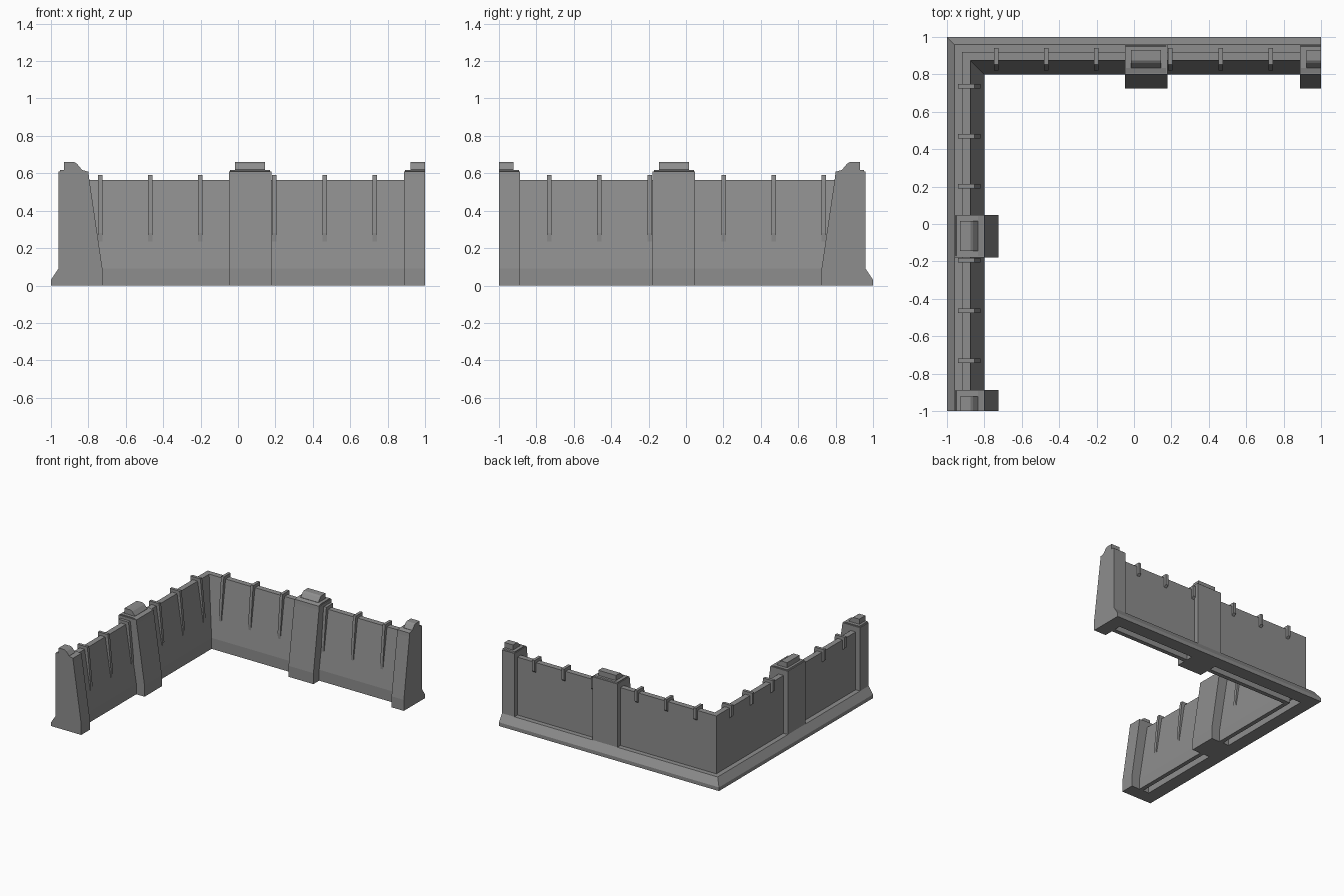
import bpy, bmesh

if "Cube" in bpy.data.objects:
    bpy.data.objects.remove(bpy.data.objects["Cube"], do_unlink=True)

grey = bpy.data.materials.new("concrete_grey")
grey.use_nodes = True
colour = (0.27, 0.27, 0.27, 1)
grey.diffuse_color = colour
grey.node_tree.nodes["Principled BSDF"].inputs["Base Color"].default_value = colour


def sweep(name, rings):
    """Skin a closed profile through a list of rings and cap both ends."""
    bm = bmesh.new()
    loops = [[bm.verts.new(p) for p in ring] for ring in rings]
    n = len(loops[0])
    for a, b in zip(loops, loops[1:]):
        for i in range(n):
            j = (i + 1) % n
            bm.faces.new((a[i], a[j], b[j], b[i]))
    bm.faces.new(loops[0])
    bm.faces.new(loops[-1])
    bmesh.ops.recalc_face_normals(bm, faces=bm.faces)
    mesh = bpy.data.meshes.new(name)
    bm.to_mesh(mesh)
    bm.free()
    mesh.materials.append(grey)
    bpy.context.collection.objects.link(bpy.data.objects.new(name, mesh))


def on_arm(side, s, d, z):
    """s runs along the arm, d is the depth inward from the outer edge."""
    return (s, 1 - d, z) if side == "back" else (d - 1, -s, z)


def piece(name, side, profile, start, end):
    sweep(f"{side}_{name}", [[on_arm(side, s, d, z) for d, z in profile]
                             for s in (start, end)])


# Profiles as (depth, height)
WALL = [(0, 0), (0, 0.03), (0.04, 0.09), (0.08, 0.09), (0.08, 0.565),
        (0.125, 0.565), (0.2, 0.09), (0.2, 0), (0.165, 0), (0.165, 0.07),
        (0.11, 0.07), (0.11, 0)]
PILLAR = [(0.04, 0), (0.04, 0.61), (0.2, 0.61), (0.203, 0.58),
          (0.275, 0.09), (0.275, 0)]
LIP = [(0.045, 0.605), (0.05, 0.618), (0.165, 0.618), (0.195, 0.61), (0.195, 0.605)]
CAP = [(0.07, 0.61), (0.07, 0.66), (0.125, 0.66), (0.14, 0.65), (0.165, 0.62),
       (0.165, 0.61)]
RIB = [(0.06, 0.59), (0.148, 0.59), (0.153, 0.56), (0.18, 0.28), (0.177, 0.23),
       (0.15, 0.23), (0.1, 0.53), (0.085, 0.48), (0.06, 0.5)]

# Mitred corner wall with skirting
sweep("corner_wall", [[on_arm("back", 1, d, z) for d, z in WALL],
                      [(d - 1, 1 - d, z) for d, z in WALL],
                      [on_arm("left", 1, d, z) for d, z in WALL]])

for side in ("back", "left"):
    # Middle pillar and the half pillar at the open end
    for label, start, end in (("middle", -0.048, 0.178), ("end", 0.888, 1)):
        trim = 0 if end == 1 else 1
        piece(label + "_pillar", side, PILLAR, start, end)
        piece(label + "_pillar_lip", side, LIP, start + 0.006, end - 0.006 * trim)
        piece(label + "_pillar_cap", side, CAP, start + 0.033, end - 0.033 * trim)
    # Ribs hooked over the wall top
    for i, s in enumerate((-0.737, -0.47, -0.202, 0.195, 0.463, 0.73)):
        piece(f"rib_{i + 1}", side, RIB, s - 0.012, s + 0.012)
